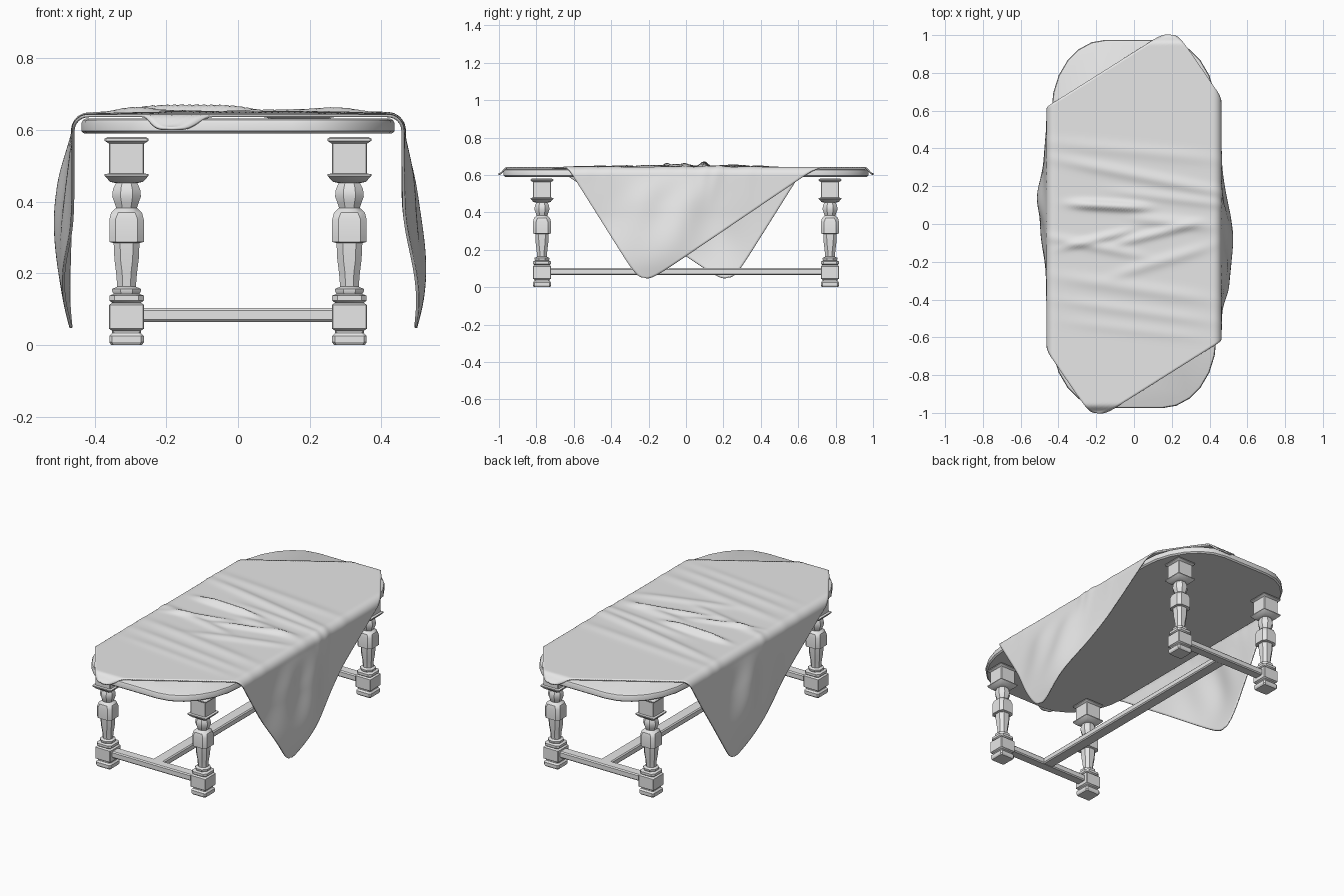
import bpy, bmesh
from math import sin, cos, pi, exp
from mathutils import Vector

cube = bpy.data.objects.get("Cube")
if cube:
    bpy.data.objects.remove(cube, do_unlink=True)

GREY = (0.8, 0.8, 0.8, 1)
grey = bpy.data.materials.new("plain grey")
grey.use_nodes = True
grey.diffuse_color = GREY
grey.node_tree.nodes["Principled BSDF"].inputs["Base Color"].default_value = GREY


def finish(bm, name, smooth_angle=None):
    mesh = bpy.data.meshes.new(name)
    bm.to_mesh(mesh)
    bm.free()
    mesh.materials.append(grey)
    ob = bpy.data.objects.new(name, mesh)
    bpy.context.collection.objects.link(ob)
    if smooth_angle:
        bpy.ops.object.select_all(action="DESELECT")
        ob.select_set(True)
        bpy.context.view_layer.objects.active = ob
        bpy.ops.object.shade_smooth_by_angle(angle=smooth_angle)
    return ob


def loft(bm, rings):
    """Skin a stack of equal-length point rings and cap both ends."""
    loops = [[bm.verts.new(p) for p in ring] for ring in rings]
    n = len(loops[0])
    for low, high in zip(loops, loops[1:]):
        for i in range(n):
            j = (i + 1) % n
            bm.faces.new((low[i], low[j], high[j], high[i]))
    bm.faces.new(loops[0][::-1])
    bm.faces.new(loops[-1])


def clamp01(t):
    return max(0.0, min(1.0, t))


def ease(t):
    t = clamp01(t)
    return t * t * (3 - 2 * t)


# Tabletop: rounded corners and an eased rim
def top_ring(z, inset):
    pts = []
    for q, (sx, sy) in enumerate(((1, 1), (-1, 1), (-1, -1), (1, -1))):
        for k in range(7):
            a = q * pi / 2 + k * pi / 12
            pts.append((sx * 0.15 + (0.287 - inset) * cos(a),
                        sy * 0.60 + (0.375 - inset) * sin(a), z))
    return pts


bm = bmesh.new()
loft(bm, [top_ring(z, i) for z, i in
          ((0.59, 0.008), (0.597, 0), (0.62, 0), (0.628, 0.004), (0.632, 0.012))])
finish(bm, "tabletop", 0.6)

# Legs: stacked sections as (height, half width, corner cut fraction)
SQUARE, ROUND = 0.06, 0.58
FOOT = [(0, 0.043, 0.15), (0.008, 0.048, 0.15), (0.025, 0.048, 0.15), (0.034, 0.04, 0.15),
        (0.04, 0.04, SQUARE), (0.046, 0.049, SQUARE), (0.112, 0.049, SQUARE),
        (0.118, 0.04, 0.2), (0.124, 0.048, 0.3), (0.138, 0.048, 0.3), (0.143, 0.036, ROUND),
        (0.15, 0.04, ROUND), (0.157, 0.04, ROUND), (0.163, 0.026, ROUND)]
SHAFT = [(0.2, 0.029, ROUND), (0.24, 0.034, 0.5), (0.285, 0.036, 0.5), (0.288, 0.048, 0.35),
         (0.3, 0.048, 0.35), (0.35, 0.048, 0.35), (0.37, 0.043, 0.45), (0.383, 0.029, ROUND),
         (0.395, 0.033, ROUND), (0.415, 0.04, ROUND), (0.435, 0.038, ROUND),
         (0.452, 0.03, ROUND)]
CAP = [(0.456, 0.046, SQUARE), (0.472, 0.061, SQUARE), (0.477, 0.061, SQUARE),
       (0.479, 0.049, SQUARE), (0.562, 0.049, SQUARE), (0.57, 0.061, SQUARE),
       (0.576, 0.061, SQUARE), (0.581, 0.053, SQUARE)]


def leg_ring(x, y, z, half, cut):
    c = half * (1 - cut)
    corners = ((half, -c), (half, c), (c, half), (-c, half),
               (-half, c), (-half, -c), (-c, -half), (c, -half))
    return [(x + px, y + py, z) for px, py in corners]


LEG_X, LEG_Y = 0.311, 0.77
for y, end in ((-LEG_Y, "front"), (LEG_Y, "back")):
    for x, side in ((LEG_X, "left"), (-LEG_X, "right")):
        bm = bmesh.new()
        loft(bm, [leg_ring(x, y, *s) for s in FOOT + SHAFT + CAP])
        finish(bm, f"{end}_{side}_leg", 0.55)


# Stretchers joining the legs
def bar(name, size, centre):
    bm = bmesh.new()
    bmesh.ops.create_cube(bm, size=1)
    for v in bm.verts:
        v.co = Vector([v.co[i] * size[i] + centre[i] for i in range(3)])
    bmesh.ops.bevel(bm, geom=bm.edges[:], offset=0.006, segments=1, affect="EDGES")
    finish(bm, name)


bar("front_stretcher", (0.56, 0.06, 0.038), (0, -LEG_Y, 0.084))
bar("back_stretcher", (0.56, 0.06, 0.038), (0, LEG_Y, 0.084))
bar("long_stretcher", (0.07, 1.5, 0.036), (0, 0, 0.084))

# Cloth: a square laid corner to corner, folded over both long edges
CORNER_BACK = Vector((0.21, 1.043))
CORNER_LEFT = Vector((1.075, -0.235))
FLAT, RADIUS, REST = 0.418, 0.042, 0.64
# Creases as (y, slope, width, height, centre x, reach)
CREASES = [(0.385, -0.1, 0.035, 0.006, 0.0, 0.45), (0.26, -0.2, 0.03, 0.011, 0.05, 0.45),
           (0.16, -0.12, 0.025, 0.008, 0.2, 0.3), (0.09, -0.05, 0.022, 0.028, -0.13, 0.2),
           (0.03, -0.1, 0.03, 0.012, 0.2, 0.2), (-0.03, 0.25, 0.02, 0.012, -0.2, 0.18),
           (-0.08, 0.25, 0.022, 0.014, 0.12, 0.2), (-0.16, -0.2, 0.025, 0.01, -0.2, 0.25),
           (-0.24, 0.3, 0.03, 0.009, 0.15, 0.25), (-0.34, -0.15, 0.035, 0.008, 0, 0.4),
           (-0.46, -0.14, 0.03, 0.006, 0, 0.4), (-0.56, -0.12, 0.03, 0.004, 0, 0.35)]


def crease_height(x, y):
    return sum(h * exp(-((y - y0 - s * x) / w) ** 2 - ((x - cx) / r) ** 4)
               for y0, s, w, h, cx, r in CREASES)


def drape(a, b):
    u, v = CORNER_BACK * (a + b) / 2 + CORNER_LEFT * (a - b) / 2
    rounding = 1 - 0.043 * min(abs(a), abs(b)) ** 16
    u, v = u * rounding, v * rounding
    side = 1 if u > 0 else -1
    over = abs(u) - FLAT
    wrinkle = crease_height(u, v)
    if over <= 0:
        # Tips sag past the ends of the table
        sag = 0.036 * ease((abs(v) - 0.955) / 0.045)
        return Vector((u, v, REST + wrinkle - sag))
    angle = min(over / RADIUS, pi / 2)
    drop = max(0, over - RADIUS * pi / 2)
    x = FLAT + (RADIUS + wrinkle) * sin(angle)
    z = REST - RADIUS + (RADIUS + wrinkle) * cos(angle) - drop
    # Billow and soft folds on the hanging triangles
    middle = exp(-((v + side * 0.1) / 0.24) ** 2)
    x += 0.045 * sin(pi * clamp01(drop / 0.58)) * middle
    x += 0.008 * sin(22 * v + 7 * drop * side) * ease(drop / 0.15) * ease((0.5 - drop) / 0.3) * middle
    if side > 0:
        x += 0.03 * ease((drop - 0.2) / 0.3)
    return Vector((side * x, v, z))


bm = bmesh.new()
bmesh.ops.create_grid(bm, x_segments=130, y_segments=130, size=1)
for vert in bm.verts:
    vert.co = drape(vert.co.x, vert.co.y)
cloth = finish(bm, "tablecloth", 1.0)
thickness = cloth.modifiers.new("thickness", "SOLIDIFY")
thickness.thickness = 0.008
thickness.offset = 0
